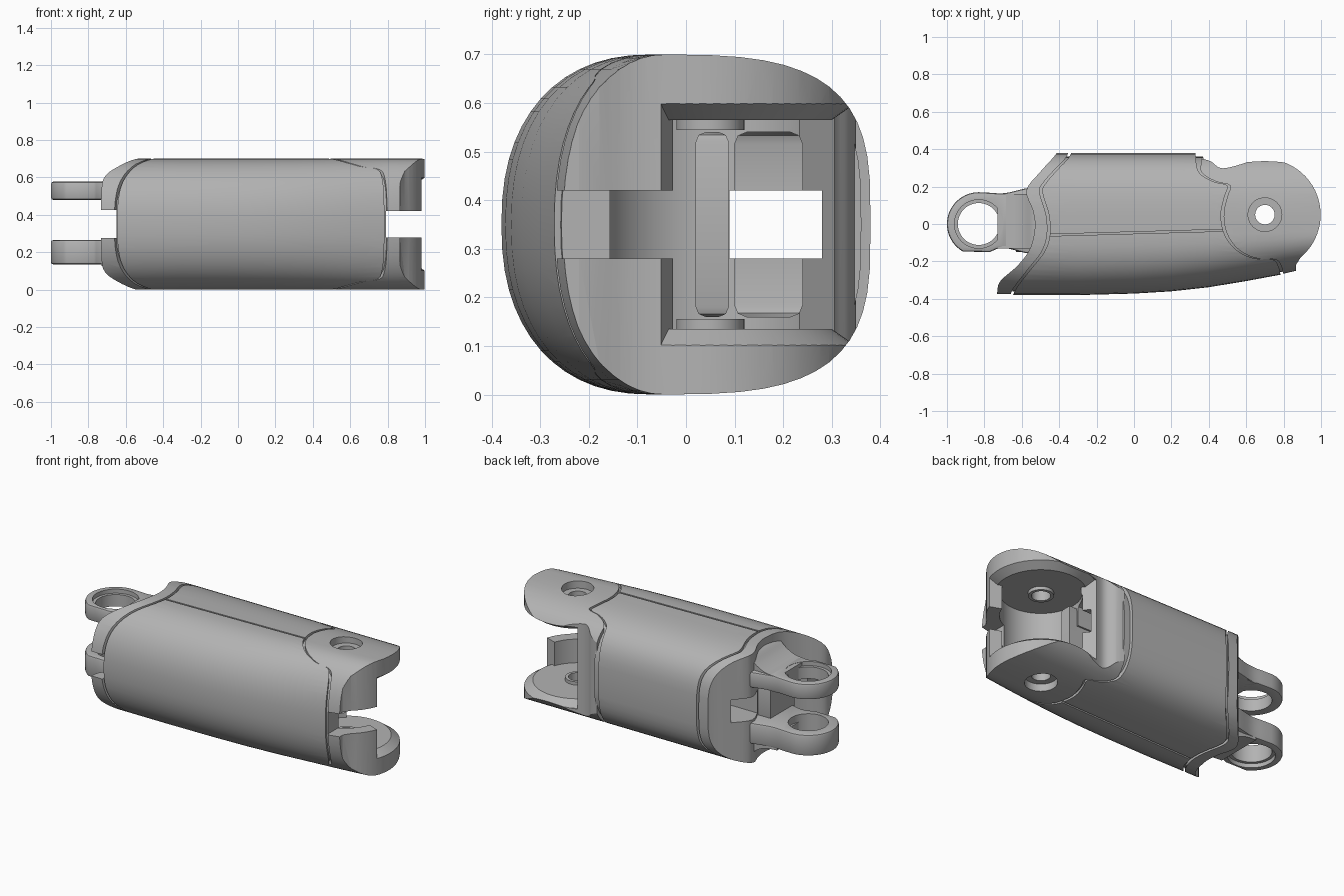
import bpy, bmesh
from math import sin, cos, pi, radians, copysign
from mathutils import Vector

cube = bpy.data.objects.get("Cube")
if cube:
    bpy.data.objects.remove(cube, do_unlink=True)

grey = bpy.data.materials.new("satin_grey")
grey.use_nodes = True
grey.diffuse_color = (0.45, 0.45, 0.45, 1)
bsdf = next(n for n in grey.node_tree.nodes if n.type == 'BSDF_PRINCIPLED')
bsdf.inputs["Base Color"].default_value = grey.diffuse_color
bsdf.inputs["Roughness"].default_value = 0.5

MID = 0.35            # mirror height
PIN = (0.70, 0.05)    # fork pivot
EYE = (-0.83, 0.0)    # lug pivot


def finish(name, bm):
    bmesh.ops.recalc_face_normals(bm, faces=bm.faces[:])
    mesh = bpy.data.meshes.new(name)
    bm.to_mesh(mesh)
    bm.free()
    mesh.materials.append(grey)
    obj = bpy.data.objects.new(name, mesh)
    bpy.context.collection.objects.link(obj)
    return obj


def loft(name, rings):
    """Skin a row of equal closed rings and cap both ends."""
    bm = bmesh.new()
    rows = [[bm.verts.new(p) for p in ring] for ring in rings]
    n = len(rows[0])
    for a, b in zip(rows, rows[1:]):
        for i in range(n):
            j = (i + 1) % n
            bm.faces.new((a[i], a[j], b[j], b[i]))
    bm.faces.new(rows[0])
    bm.faces.new(rows[-1])
    return finish(name, bm)


def prism(name, plan, z0, z1, bevel=0):
    obj = loft(name, [[(x, y, z) for x, y in plan] for z in (z0, z1)])
    if bevel:
        bm = bmesh.new()
        bm.from_mesh(obj.data)
        rim = [e for e in bm.edges if abs(e.verts[0].co.z - e.verts[1].co.z) < 1e-5]
        bmesh.ops.bevel(bm, geom=rim, offset=bevel, segments=2, profile=0.5, affect='EDGES')
        bm.to_mesh(obj.data)
        bm.free()
    return obj


def box(name, x0, x1, y0, y1, z0, z1, bevel=0):
    return prism(name, [(x0, y0), (x1, y0), (x1, y1), (x0, y1)], z0, z1, bevel)


def arc(centre, r, a0, a1, n=24):
    angles = [radians(a0 + (a1 - a0) * i / n) for i in range(n + 1)]
    return [(centre[0] + r * cos(a), centre[1] + r * sin(a)) for a in angles]


def cylinder(name, centre, r, z0, z1):
    return prism(name, arc(centre, r, 0, 360, 48)[:-1], z0, z1)


def smooth(points, steps=4):
    """Catmull-Rom curve through an open row of points."""
    p = [Vector(q) for q in points]
    p = [p[0]] + p + [p[-1]]
    out = []
    for a, b, c, d in zip(p, p[1:], p[2:], p[3:]):
        for i in range(steps):
            t = i / steps
            v = b + (c - a) * (t / 2) + (2 * a - 5 * b + 4 * c - d) * (t * t / 2) \
                + (3 * b - a - 3 * c + d) * (t ** 3 / 2)
            out.append(tuple(v))
    return out + [tuple(p[-1])]


def shift(points, dx):
    return [(x + dx, y) for x, y in points]


def boolean(obj, cutter, op='DIFFERENCE'):
    mod = obj.modifiers.new("cut", 'BOOLEAN')
    mod.object, mod.operation, mod.solver = cutter, op, 'EXACT'
    deps = bpy.context.evaluated_depsgraph_get()
    mesh = bpy.data.meshes.new_from_object(obj.evaluated_get(deps))
    obj.modifiers.clear()
    obj.data = mesh


def discard(*objs):
    for o in objs:
        bpy.data.objects.remove(o, do_unlink=True)


# Rounded cross-section, tapering on its front side towards the fork
def section(x, front, scale=1.0):
    ring = []
    for i in range(56):
        a = 2 * pi * i / 56
        c, s = cos(a), sin(a)
        n, w = (3.3, 0.45) if c > 0 else (2.3, 0.315)
        y = -0.07 + w * copysign(abs(c) ** (2 / n), c)
        z = 0.35 * copysign(abs(s) ** (2 / n), s)
        if y < 0:
            y *= front / 0.385
        ring.append((x, y * scale, MID + z * scale))
    return ring


TAPER = [(-1.05, .38), (-.3, .38), (0, .372), (.2, .36), (.4, .338), (.6, .305), (.8, .268), (1.05, .21)]


def shaped(name, plan, scale=1.0):
    obj = loft(name, [section(x, f, scale) for x, f in TAPER])
    cutter = prism("plan", plan, -0.2, 0.9)
    boolean(obj, cutter, 'INTERSECT')
    discard(cutter)
    return obj


# Seams between collar, body and fork
left_seam = smooth([(-.66, -.42), (-.63, -.345), (-.55, -.24), (-.48, -.15), (-.45, -.06), (-.455, .05),
                    (-.49, .17), (-.47, .22), (-.41, .29), (-.345, .36), (-.33, .42)])
right_seam = smooth([(.33, .42), (.33, .36), (.34, .29), (.37, .255), (.43, .225), (.5, .205), (.485, .15),
                     (.465, .06), (.475, -.03), (.51, -.1), (.57, -.155), (.65, -.185), (.74, -.19),
                     (.77, -.22), (.785, -.29), (.79, -.42)])
collar_edge = smooth([(-.73, -.42), (-.73, -.35), (-.71, -.3), (-.62, -.22), (-.555, -.13), (-.53, -.02),
                      (-.54, .07), (-.575, .18), (-.5, .28), (-.42, .37), (-.4, .42)])
fork_edge = [(.865, -.42), (.865, -.22)] + arc(PIN, .298, -50, 90) + \
    smooth([(.62, .335), (.52, .305), (.46, .3), (.41, .335), (.36, .35)])

body = shaped("body_shell", left_seam + right_seam)
liner = shaped("inner_liner", shift(left_seam, -.04) + shift(right_seam, .04), 0.95)
collar = shaped("end_collar", collar_edge + shift(left_seam, -.015)[::-1])
fork = shaped("fork", fork_edge + shift([p for p in right_seam if p[1] < .3], .015))

# Panel seams along the top and bottom of the body
for z0, z1 in ((.691, .8), (-.1, .009)):
    groove = prism("groove", [(-.5, -.066), (.5, -.038), (.5, -.028), (-.5, -.056)], z0, z1)
    boolean(body, groove)
    discard(groove)

# Fork pocket with a chamfered mouth, tunnel, recess and end slots
pocket = cylinder("pocket", PIN, .225, .135, .565)
profile = [(.01, .135), (.25, .135), (.3, .1), (.4, .1), (.4, .6), (.3, .6), (.25, .565), (.01, .565)]
mouth = loft("mouth", [[(PIN[0] + r * cos(a), PIN[1] + r * sin(a), z) for r, z in profile]
                       for a in [radians(-20 + 5 * i) for i in range(30)]])
tunnel = box("tunnel", -1.2, 1.2, .09, .28, .28, .42)
recess = box("recess", .36, .7, .1, .24, .16, .54, .025)
fork_slot = box("fork_slot", .79, 1.2, -.5, .5, .28, .42)
collar_slot = box("collar_slot", -1.2, -.65, -.5, .5, .275, .425)
for part, cutters in ((body, (pocket, tunnel, recess)),
                      (liner, (pocket, mouth, tunnel, recess, fork_slot, collar_slot)),
                      (collar, (tunnel, collar_slot)),
                      (fork, (pocket, mouth, tunnel, recess, fork_slot))):
    for cutter in cutters:
        boolean(part, cutter)
discard(pocket, mouth, tunnel, recess, fork_slot, collar_slot)

# Pivot bosses inside the cheeks, then the bore and counterbores
bosses = [cylinder(side + "_pin_boss", PIN, .07, z, z + .03)
          for side, z in (("upper", .545), ("lower", .125))]
bore = cylinder("bore", PIN, .052, -.2, .9)
for part in [fork] + bosses:
    boolean(part, bore)
for z0, z1 in ((.655, .9), (-.2, .045)):
    counterbore = cylinder("counterbore", PIN, .09, z0, z1)
    boolean(fork, counterbore)
    discard(counterbore)
discard(bore)

# Raised rib at the pocket floor and web between the lugs
box("pocket_rib", .4, .53, .02, .088, .16, .54, .02)
box("lug_web", -.63, -.5, -.15, .08, .2, .5, .015)

# Lugs with eyes, and shoulders blending them into the collar
lug_plan = arc(EYE, .17, 90, 240) + smooth([(-.77, -.15), (-.7, -.127), (-.58, -.155), (-.5, -.16)]) + \
    smooth([(-.5, .2), (-.58, .19), (-.69, .165), (-.77, .167)])
shoulder = smooth([(-.73, .574), (-.65, .582), (-.59, .61), (-.54, .65), (-.49, .665)]) + \
    [(-.49, .48), (-.73, .48)]
for side, z0, z1, face in (("upper", .48, .577, 1), ("lower", .135, .265, -1)):
    lug = prism(side + "_lug", lug_plan, z0, z1, .012)
    eye = cylinder("eye", EYE, .112, -.2, .9)
    rim = z1 if face > 0 else z0
    step = cylinder("step", EYE, .13, rim - .025, rim + .025)
    boolean(lug, eye)
    boolean(lug, step)
    discard(eye, step)
    loft(side + "_lug_shoulder", [[(x, y, MID + face * (z - MID)) for x, z in shoulder]
                                  for y in (-.13, .16)])

# Smooth shading with crisp edges
bpy.ops.object.select_all(action='DESELECT')
for obj in bpy.context.collection.objects:
    if obj.type == 'MESH' and grey.name in obj.data.materials:
        obj.select_set(True)
        bpy.context.view_layer.objects.active = obj
bpy.ops.object.shade_smooth_by_angle(angle=radians(32))
